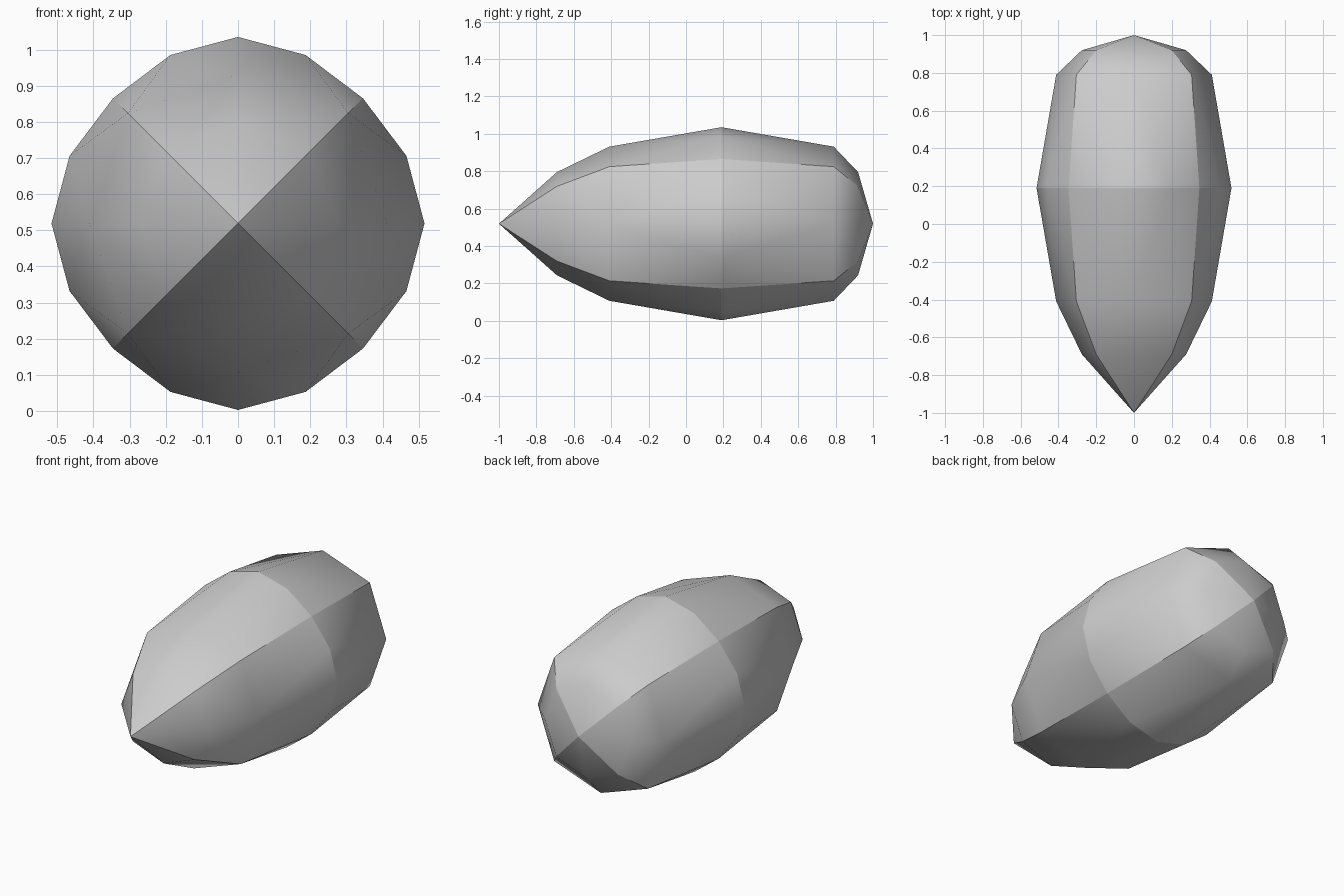
import bpy, bmesh, math

if "Cube" in bpy.data.objects:
    bpy.data.objects.remove(bpy.data.objects["Cube"])

CZ = 0.519   # height of the long axis
MID_Y = 0.19

bm = bmesh.new()


def ring(y, points):
    """Repeat a quarter of a cross-section four times around the y axis."""
    verts = []
    for q in range(4):
        a = q * math.pi / 2
        c, s = math.cos(a), math.sin(a)
        for u, v in points:
            verts.append(bm.verts.new((u * c - v * s, y, CZ + u * s + v * c)))
    return verts


# widest section: 16 sides; tapered sections: 8 sides
mid = ring(MID_Y, [(0.516, 0), (0.466, 0.187), (0.346, 0.346), (0.187, 0.466)])


def half(sections, tip_y):
    rings = [ring(y, [(r, 0), (d, d)]) for y, r, d in sections]
    tip = bm.verts.new((0, tip_y, CZ))
    first = rings[0]
    # 16-sided middle down to the 8-sided ring
    for i in range(8):
        j = (i + 1) % 8
        a, m, b = mid[2 * i], mid[2 * i + 1], mid[(2 * i + 2) % 16]
        for tri in ((a, m, first[i]), (m, first[j], first[i]), (m, b, first[j])):
            bm.faces.new(tri)
    for r0, r1 in zip(rings, rings[1:]):
        for i in range(8):
            j = (i + 1) % 8
            bm.faces.new((r0[i], r0[j], r1[j], r1[i]))
    last = rings[-1]
    for i in range(8):
        bm.faces.new((last[i], last[(i + 1) % 8], tip))


# long pointed front and blunt rear
half([(-0.41, 0.412, 0.305), (-0.69, 0.276, 0.2)], -1.0)
half([(0.79, 0.412, 0.305), (0.92, 0.276, 0.2)], 1.0)
bmesh.ops.recalc_face_normals(bm, faces=bm.faces)

# smooth panels, creased along the four diagonal ridges and the middle
for f in bm.faces:
    f.smooth = True
for e in bm.edges:
    on_ridge = all(abs(abs(v.co.x) - abs(v.co.z - CZ)) < 1e-4 for v in e.verts)
    on_mid = all(abs(v.co.y - MID_Y) < 1e-4 for v in e.verts)
    e.smooth = not (on_ridge or on_mid)

mesh = bpy.data.meshes.new("pod_body")
bm.to_mesh(mesh)
bm.free()
obj = bpy.data.objects.new("pod_body", mesh)
bpy.context.collection.objects.link(obj)
